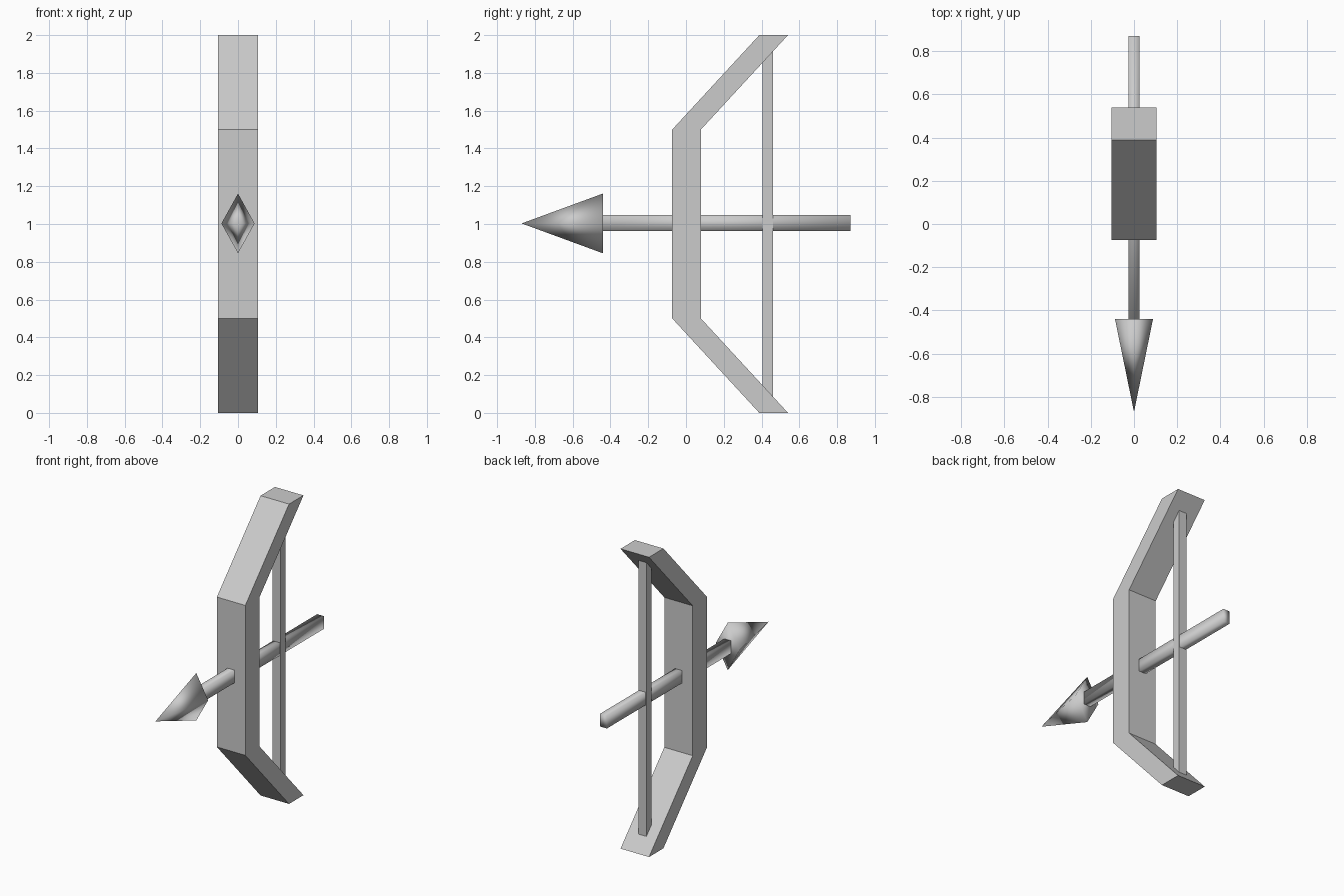
import bpy, bmesh, math
from mathutils import Matrix

if "Cube" in bpy.data.objects:
    bpy.data.objects.remove(bpy.data.objects["Cube"])


def finish(name, bm, smooth=False):
    bmesh.ops.recalc_face_normals(bm, faces=bm.faces)
    for f in bm.faces:
        f.smooth = smooth
    mesh = bpy.data.meshes.new(name)
    bm.to_mesh(mesh)
    bm.free()
    obj = bpy.data.objects.new(name, mesh)
    bpy.context.collection.objects.link(obj)
    return obj


def box(name, x, y, z, smooth=False):
    """Box from (min, max) ranges on each axis."""
    bm = bmesh.new()
    centre = [(a + b) / 2 for a, b in (x, y, z)]
    size = [b - a for a, b in (x, y, z)]
    bmesh.ops.create_cube(bm, size=1, matrix=Matrix.Translation(centre) @ Matrix.Diagonal((*size, 1)))
    return finish(name, bm, smooth)


# Bow: straight grip with two limbs swept back, a strip of four cross-sections
HALF_WIDTH, HALF_DEPTH = 0.105, 0.076
bm = bmesh.new()
rings = []
for y, z in ((0.464, 0), (0.003, 0.5), (0.003, 1.5), (0.464, 2)):
    rings.append([bm.verts.new((sx * HALF_WIDTH, y + sy * HALF_DEPTH, z))
                  for sx, sy in ((-1, -1), (1, -1), (1, 1), (-1, 1))])
for a, b in zip(rings, rings[1:]):
    for i in range(4):
        j = (i + 1) % 4
        bm.faces.new((a[i], a[j], b[j], b[i]))
bm.faces.new(rings[0])
bm.faces.new(rings[-1])
finish("bow", bm)

# Bowstring, its ends sunk into the limbs
box("bowstring", (-0.03, 0.03), (0.405, 0.46), (0.08, 1.92))

# Arrow shaft
box("arrow_shaft", (-0.025, 0.025), (-0.44, 0.87), (0.962, 1.047), smooth=True)

# Arrow head: four-sided cone, flattened sideways, pointing forward
bm = bmesh.new()
bmesh.ops.create_cone(
    bm, cap_ends=True, segments=4, radius1=1, radius2=0, depth=1,
    matrix=Matrix.Translation((0, -0.655, 1.003))
    @ Matrix.Diagonal((0.088, 0.43, 0.158, 1))
    @ Matrix.Rotation(math.radians(90), 4, 'X'))
bmesh.ops.remove_doubles(bm, verts=bm.verts, dist=0.0001)
finish("arrow_head", bm, smooth=True)
